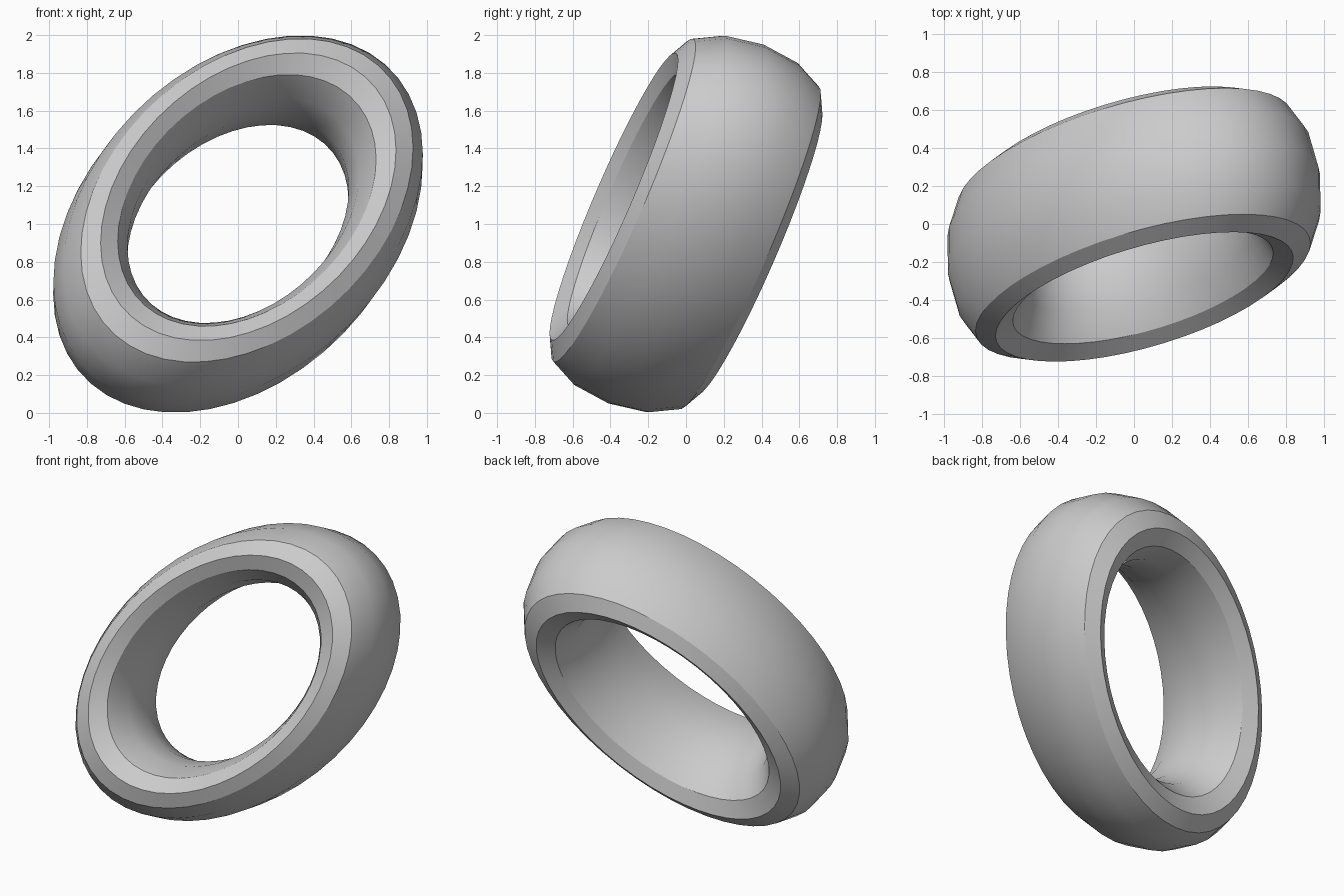
import bpy
from math import radians
from mathutils import Matrix, Vector

cube = bpy.data.objects.get("Cube")
if cube:
    bpy.data.objects.remove(cube, do_unlink=True)

# Plain grey material
grey = bpy.data.materials.new("plain_grey")
grey.use_nodes = True
colour = (0.6, 0.6, 0.6, 1.0)
grey.diffuse_color = colour
grey.node_tree.nodes["Principled BSDF"].inputs["Base Color"].default_value = colour

# Ring: a torus stretched into an oval, deepened along its axis and tilted
bpy.ops.mesh.primitive_torus_add(major_segments=48, minor_segments=12,
                                 major_radius=1.0, minor_radius=0.25)
ring = bpy.context.object
ring.name = "oval_ring"
ring.data.name = "oval_ring"
ring.data.materials.append(grey)

axis = Vector((0.132, -0.927, 0.35)).normalized()
long_side = Vector((0.654, 0.347, 0.672))
long_side = (long_side - axis * long_side.dot(axis)).normalized()
short_side = axis.cross(long_side)
tilt = Matrix((long_side, short_side, axis)).transposed().to_4x4()
stretch = Matrix.Diagonal((0.945, 0.643, 1.65, 1.0))
ring.data.transform(Matrix.Translation((0, 0, 1)) @ tilt @ stretch)

# Smooth bands with sharp rims
bpy.ops.object.shade_smooth_by_angle(angle=radians(30))
